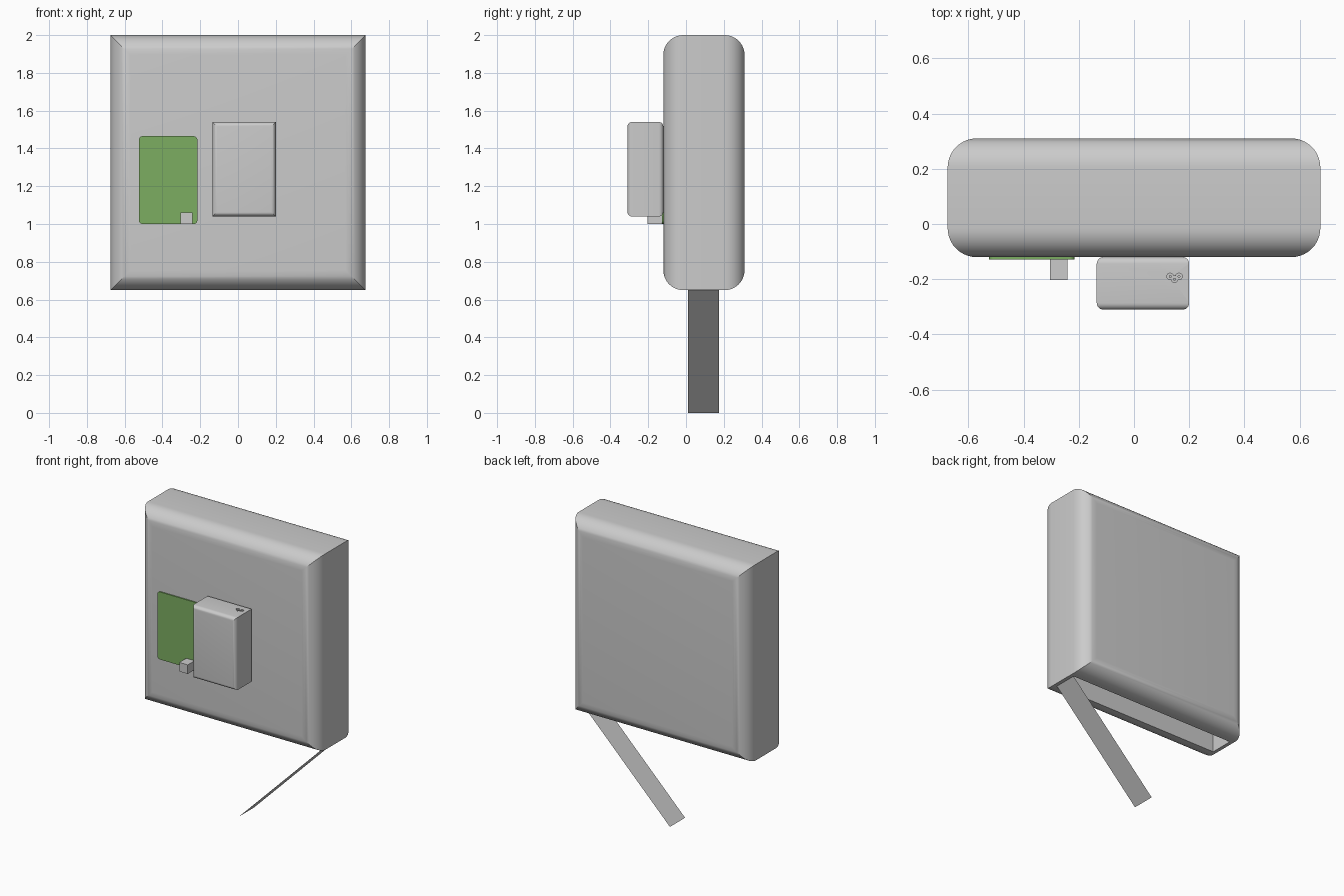
import bpy, bmesh, math
from mathutils import Vector

if "Cube" in bpy.data.objects:
    bpy.data.objects.remove(bpy.data.objects["Cube"])


def make_object(name, bm, smooth=False):
    bmesh.ops.recalc_face_normals(bm, faces=bm.faces)
    mesh = bpy.data.meshes.new(name)
    bm.to_mesh(mesh)
    bm.free()
    obj = bpy.data.objects.new(name, mesh)
    bpy.context.collection.objects.link(obj)
    if smooth:
        smooth_object(obj)
    return obj


def activate(obj):
    bpy.ops.object.select_all(action='DESELECT')
    obj.select_set(True)
    bpy.context.view_layer.objects.active = obj


def smooth_object(obj):
    activate(obj)
    bpy.ops.object.shade_smooth_by_angle(angle=math.radians(30))


def box(name, lo, hi, radius=0, segments=8, along_y=False):
    """Box between two corners; rounds the front and back rims, or the edges along y."""
    lo, hi = Vector(lo), Vector(hi)
    bm = bmesh.new()
    bmesh.ops.create_cube(bm, size=1)
    for v in bm.verts:
        v.co = [(lo[i] + hi[i]) / 2 + v.co[i] * (hi[i] - lo[i]) for i in range(3)]
    if radius:
        edges = [e for e in bm.edges
                 if (abs(e.verts[0].co.y - e.verts[1].co.y) > 1e-5) == along_y]
        bmesh.ops.bevel(bm, geom=edges, offset=radius, offset_type='OFFSET',
                        segments=segments, profile=0.5, affect='EDGES')
    return make_object(name, bm, bool(radius))


def cylinder(name, x, y, z0, z1, radius):
    bm = bmesh.new()
    bmesh.ops.create_cone(bm, cap_ends=True, segments=16, radius1=radius,
                          radius2=radius, depth=z1 - z0)
    bmesh.ops.translate(bm, verts=bm.verts, vec=(x, y, (z0 + z1) / 2))
    return make_object(name, bm, True)


def cut(obj, cutter):
    cutter.hide_render = True
    mod = obj.modifiers.new("cut", 'BOOLEAN')
    mod.operation = 'DIFFERENCE'
    mod.solver = 'EXACT'
    mod.object = cutter
    activate(obj)
    bpy.ops.object.modifier_apply(modifier=mod.name)
    bpy.data.objects.remove(cutter)


# Large hollow housing, open underneath
housing = box("housing", (-0.675, -0.12, 0.65), (0.675, 0.31, 2.0), 0.105, 10)
cut(housing, box("cavity_cutter", (-0.65, 0.01, 0.6), (0.65, 0.175, 1.97)))
smooth_object(housing)

# Thin flap hanging open from the right end of the slot
bm = bmesh.new()
bm.faces.new([bm.verts.new(p) for p in
              ((0.65, 0.01, 0.65), (0.65, 0.175, 0.65), (0, 0.175, 0), (0, 0.01, 0))])
make_object("flap", bm)

# Small case on the front with three sockets in its top
case = box("front_case", (-0.135, -0.31, 1.04), (0.2, -0.12, 1.54), 0.024, 6)
sockets = [(0.131, -0.19), (0.147, -0.2), (0.163, -0.19)]
for x, y in sockets:
    cut(case, cylinder("socket_cutter", x, y, 1.52, 1.56, 0.012))
smooth_object(case)
for x, y in sockets:
    cylinder("socket_pin", x, y, 1.518, 1.538, 0.005)

# Green circuit board with a small connector block
board = box("circuit_board", (-0.525, -0.128, 1.0), (-0.215, -0.12, 1.465), 0.02, 5, True)
green = bpy.data.materials.new("board_green")
green.diffuse_color = (0.2, 0.42, 0.12, 1)
green.use_nodes = True
green.node_tree.nodes["Principled BSDF"].inputs["Base Color"].default_value = green.diffuse_color
board.data.materials.append(green)
box("connector_block", (-0.305, -0.203, 1.0), (-0.241, -0.128, 1.062))
